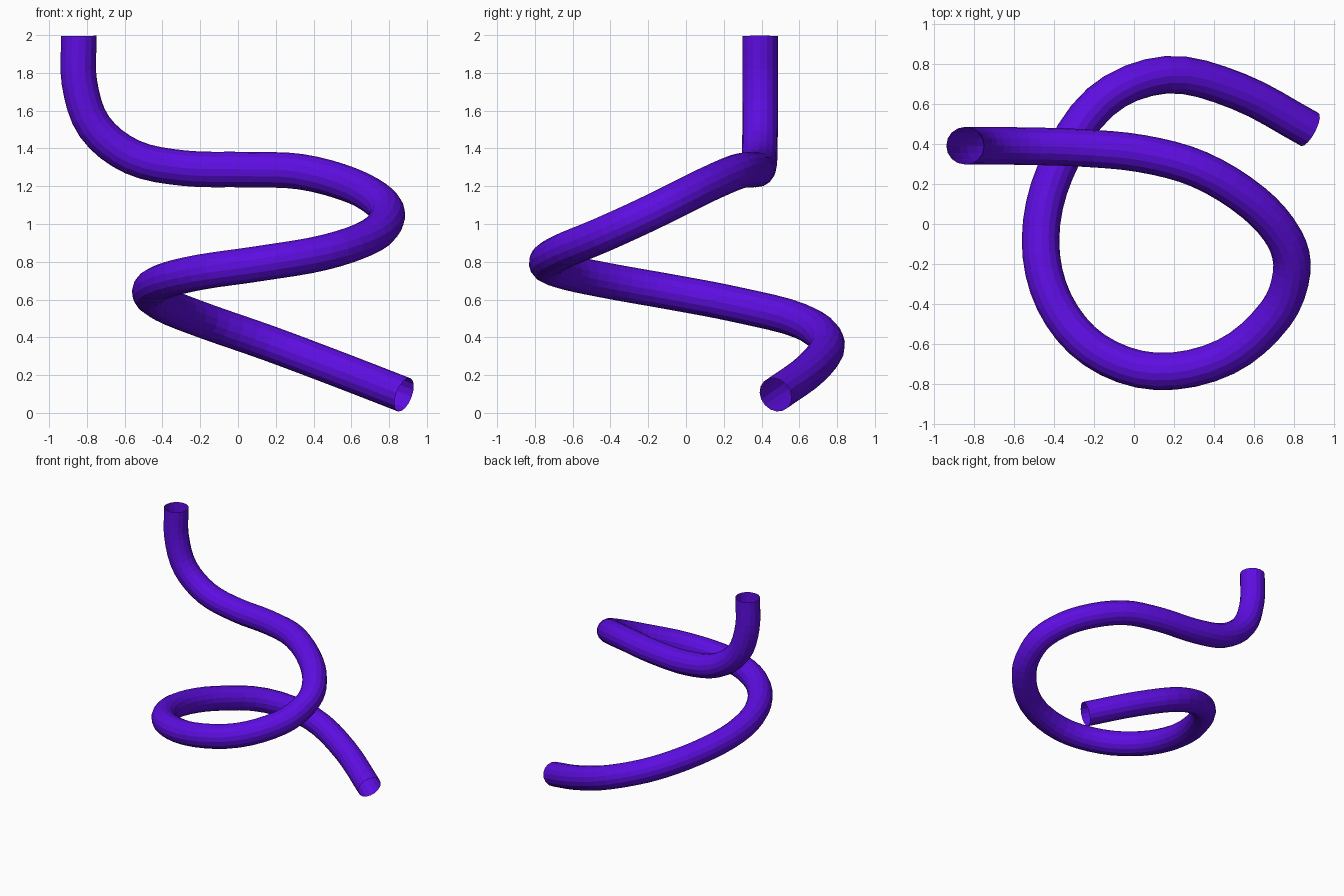
import bpy
from mathutils import Vector

if "Cube" in bpy.data.objects:
    bpy.data.objects.remove(bpy.data.objects["Cube"])

RADIUS = 0.094

# Centre line of the bent tube, from the upright top end to the low end
PATH = [
    (-0.842, 0.392, 1.996), (-0.840, 0.392, 1.75), (-0.760, 0.392, 1.515),
    (-0.560, 0.390, 1.355), (-0.280, 0.382, 1.295), (0.040, 0.352, 1.288),
    (0.330, 0.272, 1.277), (0.600, 0.105, 1.205), (0.755, -0.075, 1.115),
    (0.790, -0.240, 1.035), (0.710, -0.450, 0.940), (0.460, -0.665, 0.850),
    (0.110, -0.738, 0.790), (-0.200, -0.630, 0.745), (-0.400, -0.390, 0.695),
    (-0.468, -0.080, 0.640), (-0.395, 0.260, 0.575), (-0.170, 0.610, 0.485),
    (0.160, 0.747, 0.370), (0.520, 0.665, 0.235), (0.879, 0.474, 0.096),
]

curve = bpy.data.curves.new("tube_path", "CURVE")
curve.dimensions = "3D"
curve.resolution_u = 4
curve.bevel_depth = RADIUS
curve.bevel_resolution = 6
curve.use_fill_caps = False      # both ends stay open
spline = curve.splines.new("BEZIER")
spline.bezier_points.add(len(PATH) - 1)

# Smooth handles through each point
pts = [Vector(p) for p in PATH]
for i, bp in enumerate(spline.bezier_points):
    a, b = pts[max(i - 1, 0)], pts[min(i + 1, len(pts) - 1)]
    d = (b - a).normalized()
    bp.handle_left_type = bp.handle_right_type = "FREE"
    bp.co = pts[i]
    bp.handle_left = pts[i] - d * (pts[i] - a).length / 3
    bp.handle_right = pts[i] + d * (b - pts[i]).length / 3

path = bpy.data.objects.new("tube_path", curve)
bpy.context.collection.objects.link(path)
bpy.context.view_layer.update()

# Turn the swept curve into a mesh
mesh = bpy.data.meshes.new_from_object(path.evaluated_get(bpy.context.evaluated_depsgraph_get()))
bpy.data.objects.remove(path)
tube = bpy.data.objects.new("bent_tube", mesh)
bpy.context.collection.objects.link(tube)
for p in mesh.polygons:
    p.use_smooth = False

mat = bpy.data.materials.new("purple")
mat.diffuse_color = (0.11, 0.004, 0.75, 1)
mat.use_nodes = True
mat.node_tree.nodes["Principled BSDF"].inputs["Base Color"].default_value = mat.diffuse_color
mesh.materials.clear()
mesh.materials.append(mat)
